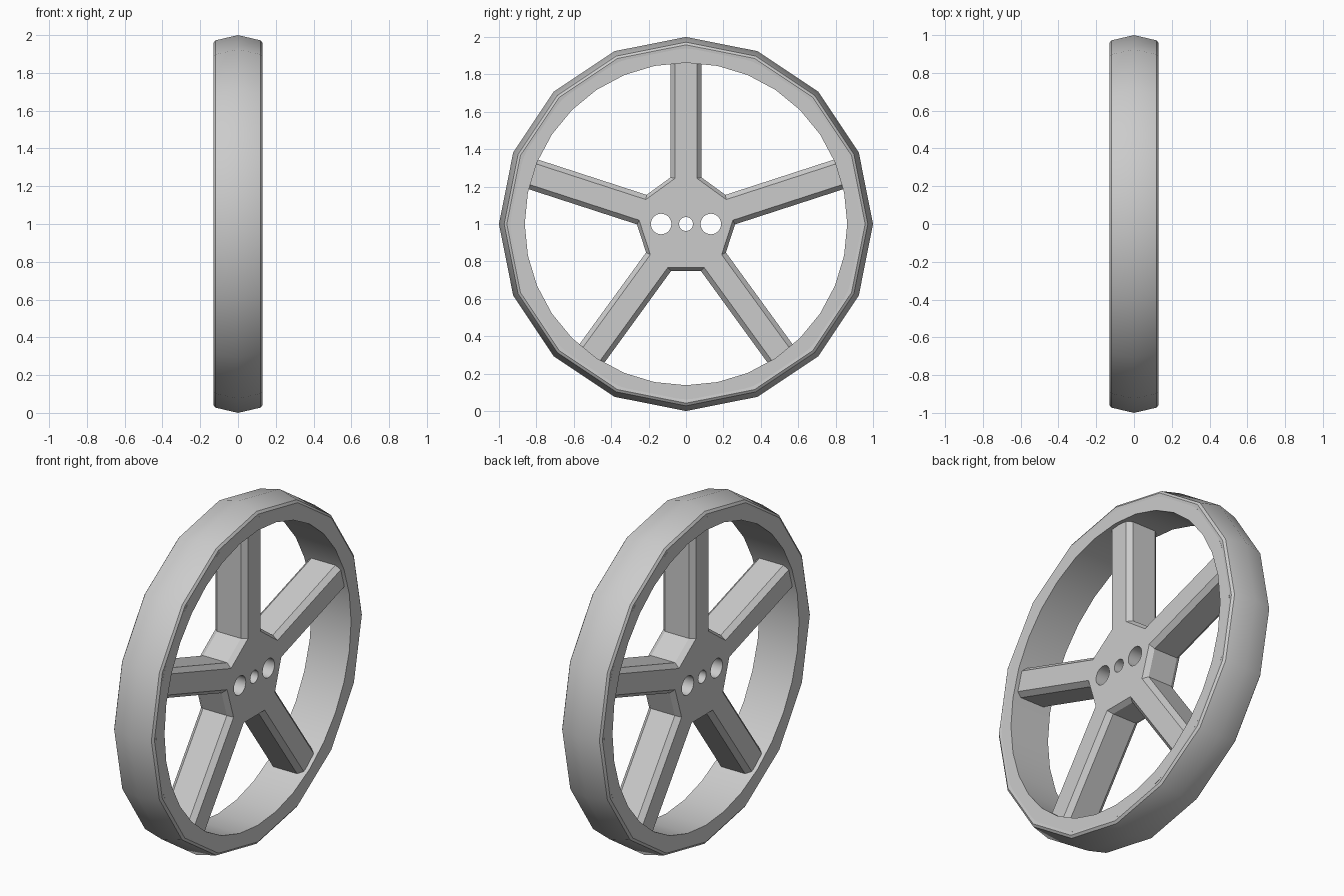
import bpy, bmesh, math
from mathutils import Matrix, Vector

cube = bpy.data.objects.get("Cube")
if cube:
    bpy.data.objects.remove(cube, do_unlink=True)

grey = bpy.data.materials.new("plain_grey")
grey.use_nodes = True
colour = (0.6, 0.6, 0.6, 1)
grey.diffuse_color = colour
grey.node_tree.nodes["Principled BSDF"].inputs["Base Color"].default_value = colour

CENTRE = Vector((0, 0, 1))


def make(name, bm):
    bmesh.ops.recalc_face_normals(bm, faces=bm.faces)
    mesh = bpy.data.meshes.new(name)
    bm.to_mesh(mesh)
    bm.free()
    mesh.materials.append(grey)
    ob = bpy.data.objects.new(name, mesh)
    ob.location = CENTRE
    bpy.context.collection.objects.link(ob)
    return ob


def smooth(ob, degrees):
    bpy.ops.object.select_all(action='DESELECT')
    ob.select_set(True)
    bpy.context.view_layer.objects.active = ob
    bpy.ops.object.shade_smooth_by_angle(angle=math.radians(degrees))


def bridge(bm, a, b):
    for i in range(len(a)):
        j = (i + 1) % len(a)
        bm.faces.new((a[i], a[j], b[j], b[i]))


def lathe(name, profile, sides):
    """Spin a closed (x, radius) profile around the x axis."""
    bm = bmesh.new()
    rings = []
    for x, r in profile:
        angles = [math.tau * i / sides for i in range(sides)]
        rings.append([bm.verts.new((x, r * math.sin(t), r * math.cos(t))) for t in angles])
    for k, ring in enumerate(rings):
        bridge(bm, ring, rings[(k + 1) % len(rings)])
    ob = make(name, bm)
    smooth(ob, 32)
    return ob


# Tyre with a crowned tread
half = [(0.12, 0.972), (0.13, 0.958), (0.125, 0.92)]
lathe("tyre", [(0, 1.0)] + half + [(-x, r) for x, r in reversed(half)], 16)

# Finer inner rim
lathe("rim", [(0.128, 0.938), (0.128, 0.862), (-0.128, 0.862), (-0.128, 0.938)], 32)


# Five-armed hub and spokes in one bevelled plate
def star_ring(bm, x, width, apothem, reach=0.885):
    c, s = math.cos(math.pi / 5), math.sin(math.pi / 5)
    root = (apothem - width * s) / c
    verts = []
    for arm in range(5):
        turn = Matrix.Rotation(-math.tau * arm / 5, 3, 'X')
        for y, z in ((-width, root), (-width, reach), (width, reach), (width, root)):
            verts.append(bm.verts.new(turn @ Vector((x, y, z))))
    return verts


bm = bmesh.new()
face_x, side_x = 0.105, 0.077
layers = [star_ring(bm, x, w, a) for x, w, a in (
    (-face_x, 0.058, 0.232), (-side_x, 0.083, 0.25),
    (side_x, 0.083, 0.25), (face_x, 0.058, 0.232))]
for low, high in zip(layers, layers[1:]):
    bridge(bm, low, high)
for cap in (layers[0], layers[-1]):
    bm.faces.new(cap)
spokes = make("hub_and_spokes", bm)

# Axle hole and two larger pin holes
bm = bmesh.new()
for y, r in ((0, 0.037), (-0.133, 0.055), (0.133, 0.055)):
    place = Matrix.Translation((0, y, 0)) @ Matrix.Rotation(math.pi / 2, 4, 'Y')
    bmesh.ops.create_cone(bm, cap_ends=True, segments=32, radius1=r, radius2=r,
                          depth=0.5, matrix=place)
cutter = make("hole_cutter", bm)
cutter.hide_render = True
cut = spokes.modifiers.new("holes", 'BOOLEAN')
cut.object = cutter
cut.solver = 'EXACT'
bpy.context.view_layer.objects.active = spokes
bpy.ops.object.select_all(action='DESELECT')
spokes.select_set(True)
bpy.ops.object.modifier_apply(modifier=cut.name)
bpy.data.objects.remove(cutter, do_unlink=True)
smooth(spokes, 25)
